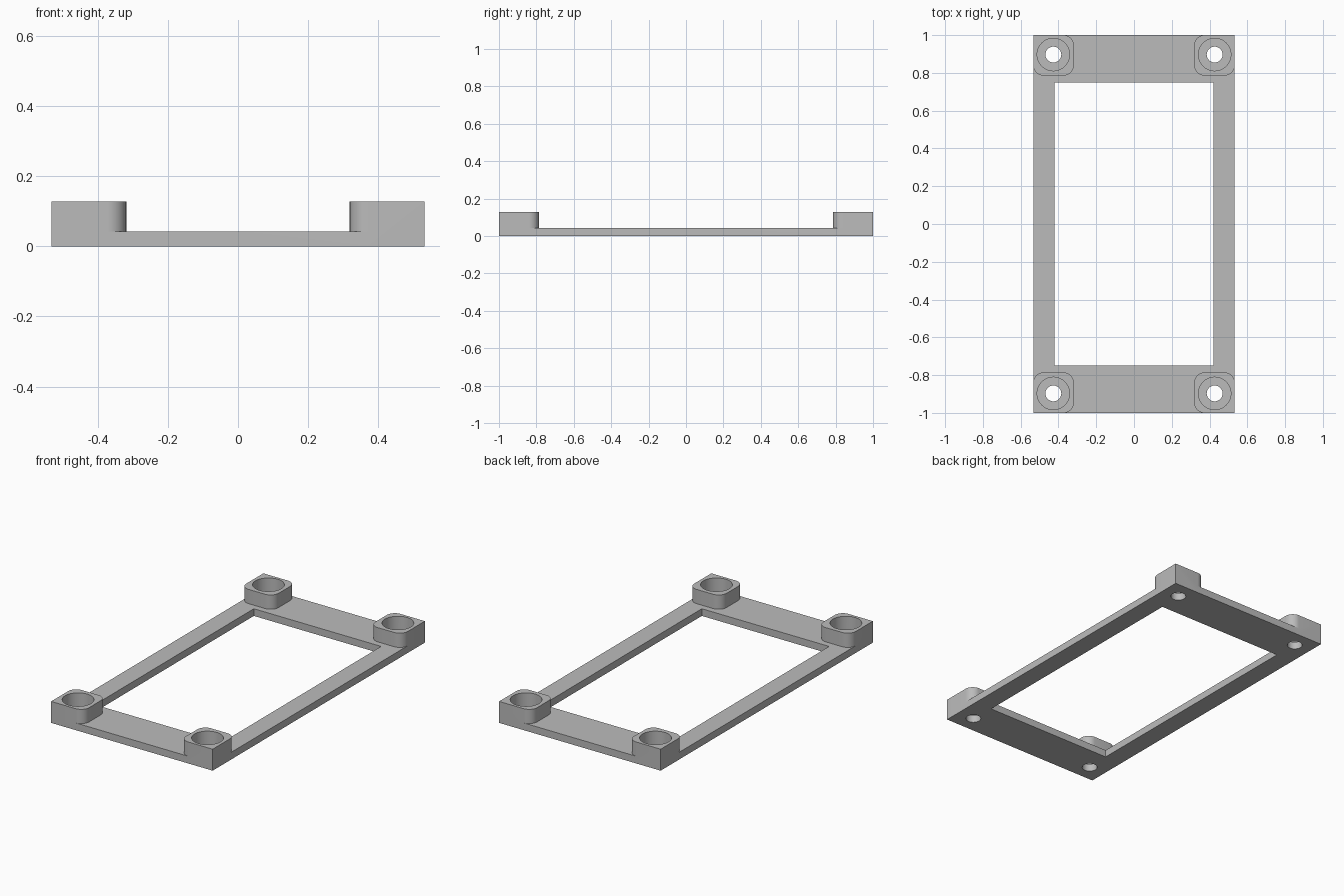
import bpy
import bmesh
from math import cos, sin, pi, radians

if "Cube" in bpy.data.objects:
    bpy.data.objects.remove(bpy.data.objects["Cube"])

HALF_X, HALF_Y = 0.533, 1.0      # outer frame
OPEN_X, OPEN_Y = 0.42, 0.749     # window
PLATE, TOP = 0.043, 0.128        # plate and boss heights
BOSS, ROUND = 0.214, 0.053       # boss side and corner radius
HOLE_X, HOLE_Y = 0.427, 0.897    # screw axis
BORE_R, HOLE_R = 0.086, 0.042

grey = bpy.data.materials.new("plain grey")
grey.use_nodes = True
grey.diffuse_color = (0.5, 0.5, 0.5, 1)
grey.node_tree.nodes["Principled BSDF"].inputs["Base Color"].default_value = (0.5, 0.5, 0.5, 1)


def prism(name, outline, z0, z1):
    """Extrude a flat outline from z0 up to z1."""
    bm = bmesh.new()
    face = bm.faces.new([bm.verts.new((x, y, z0)) for x, y in outline])
    out = bmesh.ops.extrude_face_region(bm, geom=[face])
    verts = [g for g in out["geom"] if isinstance(g, bmesh.types.BMVert)]
    bmesh.ops.translate(bm, verts=verts, vec=(0, 0, z1 - z0))
    bmesh.ops.recalc_face_normals(bm, faces=bm.faces)
    mesh = bpy.data.meshes.new(name)
    bm.to_mesh(mesh)
    bm.free()
    mesh.materials.append(grey)
    obj = bpy.data.objects.new(name, mesh)
    bpy.context.collection.objects.link(obj)
    return obj


def rectangle(hx, hy):
    return [(-hx, -hy), (hx, -hy), (hx, hy), (-hx, hy)]


def arc(cx, cy, r, start, sweep, steps):
    return [(cx + r * cos(start + sweep * i / steps),
             cy + r * sin(start + sweep * i / steps)) for i in range(steps + 1)]


def circle(cx, cy, r):
    return arc(cx, cy, r, 0, 2 * pi, 48)[:-1]


def boss_outline(sx, sy):
    """Square with three rounded corners and a sharp outer corner."""
    x0, y0 = HALF_X - BOSS, HALF_Y - BOSS
    pts = [(HALF_X, HALF_Y)]
    pts += arc(x0 + ROUND, HALF_Y - ROUND, ROUND, pi / 2, pi / 2, 10)
    pts += arc(x0 + ROUND, y0 + ROUND, ROUND, pi, pi / 2, 10)
    pts += arc(HALF_X - ROUND, y0 + ROUND, ROUND, 1.5 * pi, pi / 2, 10)
    return [(sx * x, sy * y) for x, y in pts]


def combine(target, tool, operation):
    mod = target.modifiers.new(operation.lower(), "BOOLEAN")
    mod.operation = operation
    mod.solver = "EXACT"
    mod.object = tool
    bpy.context.view_layer.objects.active = target
    bpy.ops.object.modifier_apply(modifier=mod.name)
    bpy.data.objects.remove(tool)


# Flat plate with its window
frame = prism("mounting_frame", rectangle(HALF_X, HALF_Y), 0, PLATE)
combine(frame, prism("window_cutter", rectangle(OPEN_X, OPEN_Y), -0.1, 0.2), "DIFFERENCE")

# Corner bosses, each with a counterbore and a through hole
for sx in (-1, 1):
    for sy in (-1, 1):
        x, y = sx * HOLE_X, sy * HOLE_Y
        combine(frame, prism("boss", boss_outline(sx, sy), 0, TOP), "UNION")
        combine(frame, prism("bore_cutter", circle(x, y, BORE_R), PLATE, 0.2), "DIFFERENCE")
        combine(frame, prism("hole_cutter", circle(x, y, HOLE_R), -0.1, 0.2), "DIFFERENCE")

# Tidy the joined surface and keep the edges crisp
bm = bmesh.new()
bm.from_mesh(frame.data)
bmesh.ops.remove_doubles(bm, verts=bm.verts, dist=0.0001)
bmesh.ops.dissolve_limit(bm, angle_limit=radians(1), verts=bm.verts, edges=bm.edges)
bm.to_mesh(frame.data)
bm.free()
bpy.ops.object.select_all(action="DESELECT")
frame.select_set(True)
bpy.context.view_layer.objects.active = frame
bpy.ops.object.shade_smooth_by_angle(angle=radians(30))
